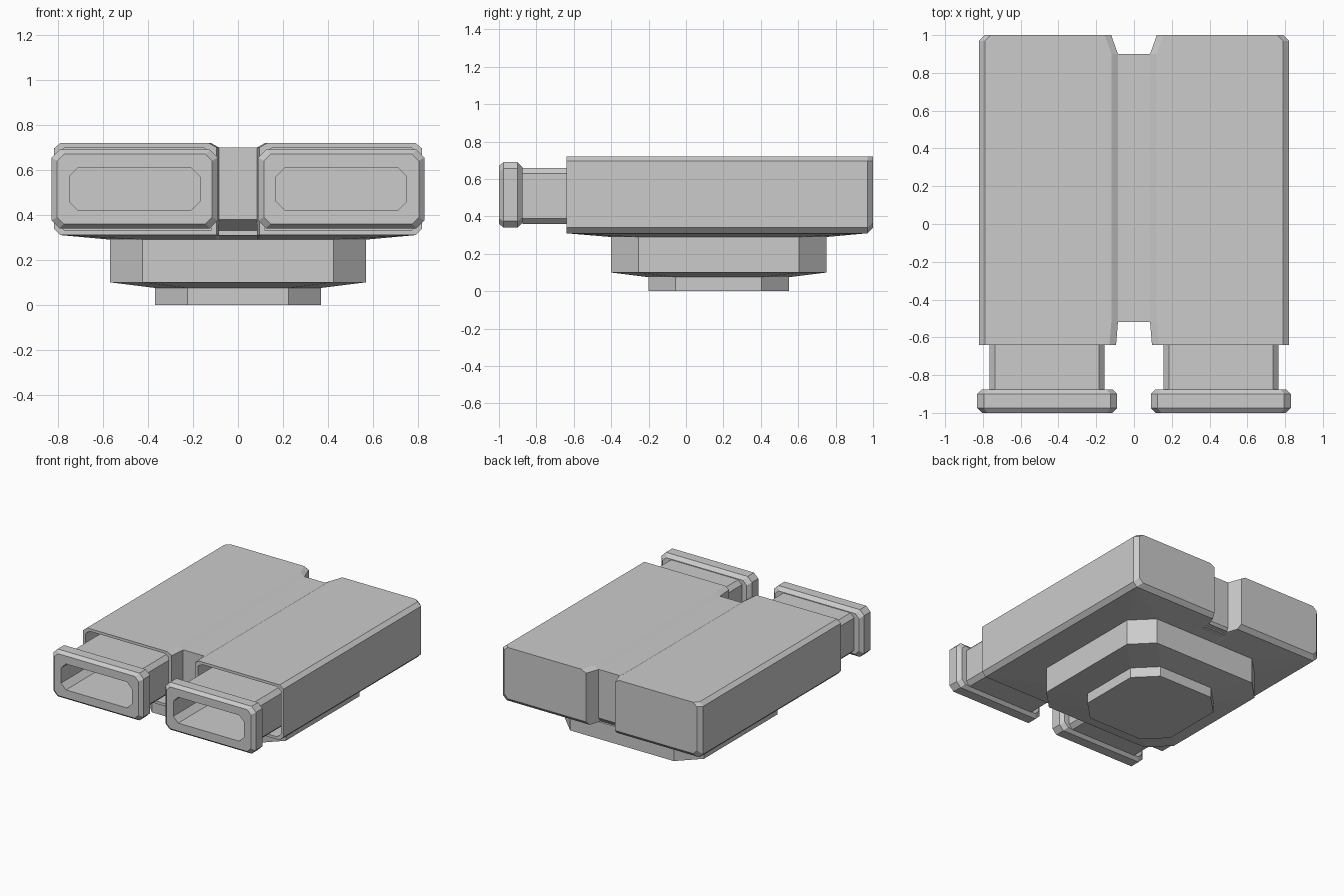
import bpy, bmesh

if "Cube" in bpy.data.objects:
    bpy.data.objects.remove(bpy.data.objects["Cube"])


def loft(name, rings, mirror=False, cap_start=True, cap_end=True):
    """Skin a list of equal-length point rings into a flat-faced solid."""
    bm = bmesh.new()
    vs = [[bm.verts.new(p) for p in ring] for ring in rings]
    n = len(rings[0])
    for a, b in zip(vs, vs[1:]):
        for i in range(n):
            j = (i + 1) % n
            bm.faces.new((a[i], a[j], b[j], b[i]))
    if cap_start:
        bm.faces.new(vs[0])
    if cap_end:
        bm.faces.new(vs[-1])
    bmesh.ops.remove_doubles(bm, verts=bm.verts, dist=0.0005)
    bmesh.ops.recalc_face_normals(bm, faces=bm.faces)
    me = bpy.data.meshes.new(name)
    bm.to_mesh(me)
    bm.free()
    ob = bpy.data.objects.new(name, me)
    bpy.context.collection.objects.link(ob)
    if mirror:
        ob.modifiers.new("Mirror", 'MIRROR').use_mirror_merge = False
    return ob


def housing_ring(y, xi, xo, z0, inset=0.0):
    """Cross-section of one housing half, chamfered on the outer edges."""
    xi, xo, z0, z1 = xi + inset, xo - inset, z0 + inset, 0.72 - inset
    return [(x, y, z) for x, z in (
        (xi + 0.035, z1), (xo - 0.03, z1), (xo, z1 - 0.025), (xo, z0 + 0.03),
        (xo - 0.03, z0), (xi, z0), (xi, z1 - 0.02))]


def chamfered_ring(y, hx, hz, c, cx=0.46, cz=0.515):
    """Rectangle with cut corners, facing the front."""
    return [(cx + x, y, cz + z) for x, z in (
        (hx - c, hz), (hx, hz - c), (hx, c - hz), (hx - c, -hz),
        (c - hx, -hz), (-hx, c - hz), (-hx, hz - c), (c - hx, hz))]


def mirrored_ring(half, z):
    """Mirror an XY half outline (back to front) into a closed ring."""
    return [(x, y, z) for x, y in half] + [(-x, y, z) for x, y in reversed(half)]


# Housing halves, with a recessed front around each tube
loft("housing_half", [
    housing_ring(-0.49, 0.10, 0.82, 0.31, 0.02),
    housing_ring(-0.64, 0.10, 0.82, 0.31, 0.02),
    housing_ring(-0.64, 0.095, 0.82, 0.31),
    housing_ring(-0.52, 0.085, 0.82, 0.31),
    housing_ring(0.90, 0.085, 0.82, 0.31),
    housing_ring(0.97, 0.11, 0.82, 0.31),
    housing_ring(1.00, 0.12, 0.79, 0.34),
], mirror=True)

# Web joining the two halves
web = [(-0.52, 0.70), (0.90, 0.70), (0.90, 0.34), (0.87, 0.30),
       (-0.45, 0.30), (-0.45, 0.33), (-0.52, 0.38)]
loft("centre_web", [[(x, y, z) for y, z in web] for x in (-0.09, 0.09)])

# Front tubes with flanged mouths
loft("front_tube", [
    chamfered_ring(-0.49, 0.305, 0.15, 0.03, cz=0.51),
    chamfered_ring(-0.875, 0.305, 0.15, 0.03, cz=0.51),
    chamfered_ring(-0.875, 0.345, 0.15, 0.03),
    chamfered_ring(-0.90, 0.37, 0.175, 0.035),
    chamfered_ring(-0.975, 0.37, 0.175, 0.035),
    chamfered_ring(-1.00, 0.345, 0.155, 0.03),
    chamfered_ring(-1.00, 0.29, 0.096, 0.04),
    chamfered_ring(-0.50, 0.29, 0.096, 0.04),
], mirror=True)

# Stepped base: notched underside, wide plinth, small foot
under = [(0.085, 0.90), (0.11, 0.97), (0.79, 0.97), (0.79, 0.97),
         (0.79, -0.64), (0.79, -0.64), (0.095, -0.64), (0.085, -0.52)]


def octagon(hx, yb, yf, c=0.145):
    return [(0.085, yb), (0.11, yb), (hx - c, yb), (hx, yb - c),
            (hx, yf + c), (hx - c, yf), (0.095, yf), (0.085, yf)]


plinth, foot = octagon(0.57, 0.75, -0.40), octagon(0.37, 0.55, -0.20)
loft("stepped_base", [
    mirrored_ring(under, 0.31), mirrored_ring(plinth, 0.29),
    mirrored_ring(plinth, 0.10), mirrored_ring(foot, 0.075),
    mirrored_ring(foot, 0.0)], cap_start=False)
